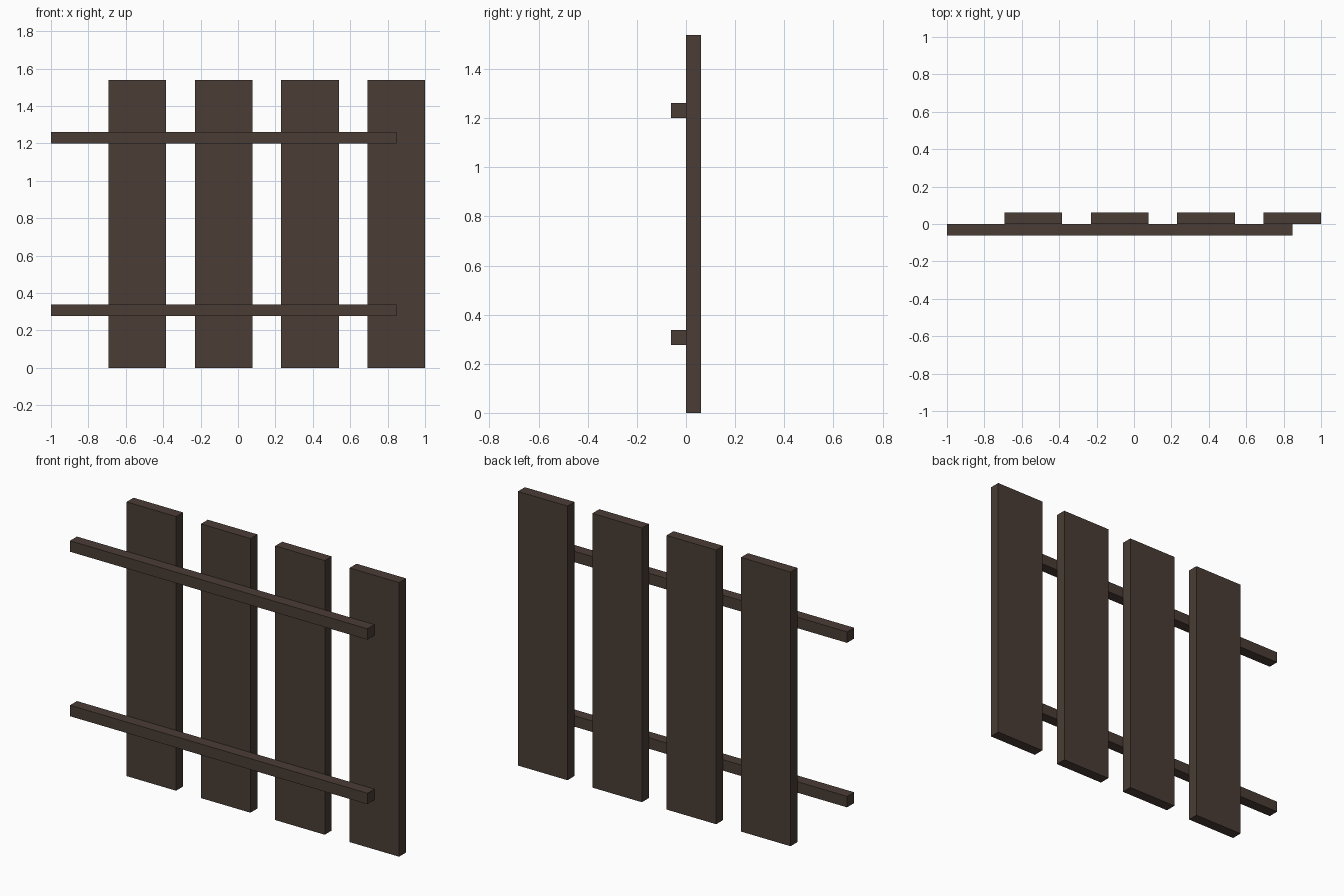
import bpy

if "Cube" in bpy.data.objects:
    bpy.data.objects.remove(bpy.data.objects["Cube"])

U = 2 / 13      # module: plank is 2 wide, gap 1, overall width 13
T = 0.4 * U     # timber thickness

wood = bpy.data.materials.new("dark brown wood")
wood.diffuse_color = (0.068, 0.046, 0.036, 1)
wood.use_nodes = True
wood.node_tree.nodes["Principled BSDF"].inputs["Base Color"].default_value = wood.diffuse_color


def box(name, x0, x1, y0, y1, z0, z1):
    bpy.ops.mesh.primitive_cube_add(
        size=1, location=((x0 + x1) / 2, (y0 + y1) / 2, (z0 + z1) / 2))
    ob = bpy.context.object
    ob.name = name
    ob.scale = (x1 - x0, y1 - y0, z1 - z0)
    bpy.ops.object.transform_apply(location=False, rotation=False, scale=True)
    ob.data.materials.append(wood)
    return ob


# Upright planks
for i in range(4):
    x = -0.692 + i * 3 * U
    box(f"plank_{i + 1}", x, x + 2 * U, 0, T, 0, 10 * U)

# Horizontal rails on the front, offset so the left end sticks out
for name, z in (("lower_rail", 2 * U), ("upper_rail", 8 * U)):
    box(name, -1, -1 + 12 * U, -T, 0, z - T / 2, z + T / 2)
